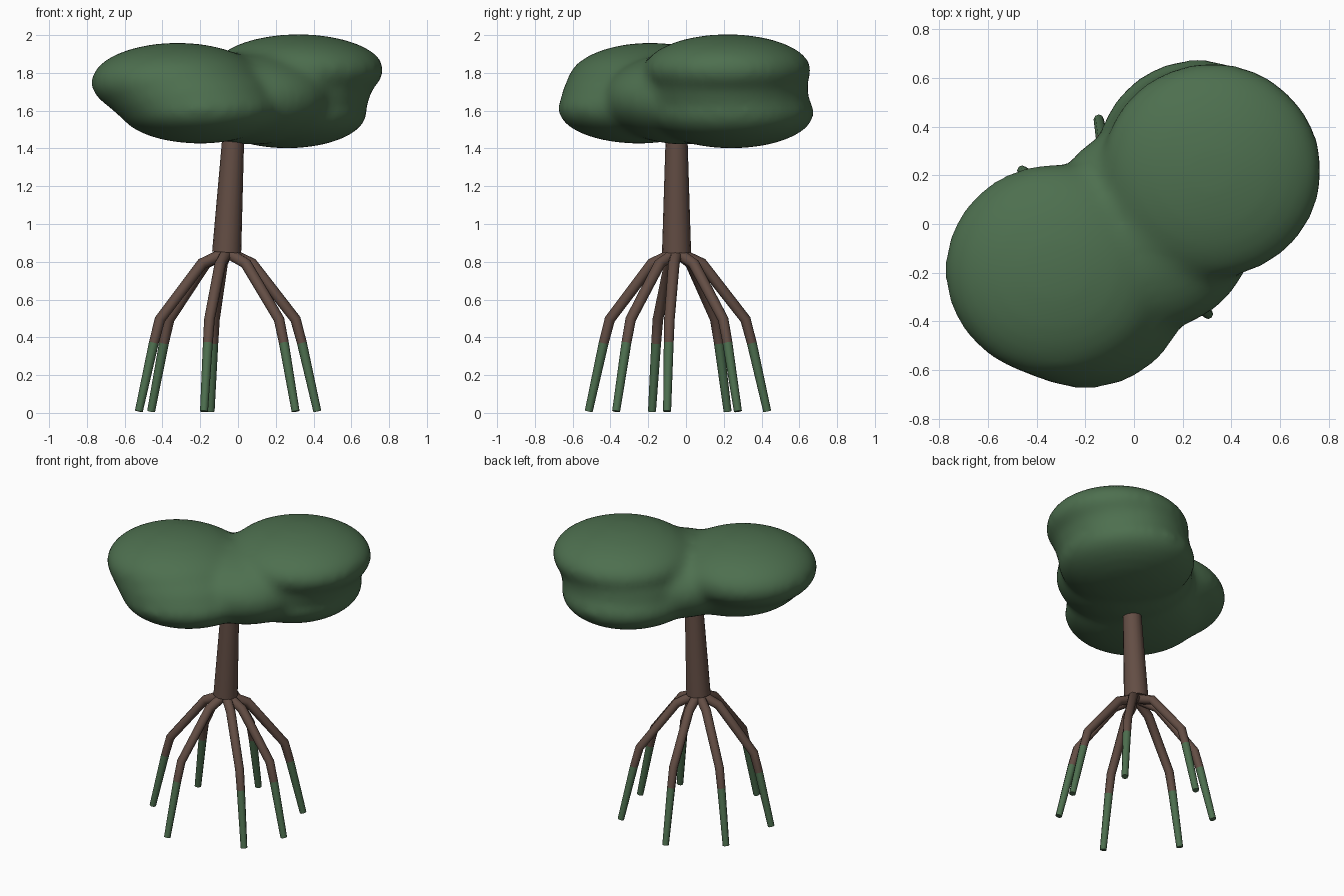
import bpy, bmesh, math
from mathutils import Vector, Matrix

cube = bpy.data.objects.get("Cube")
if cube:
    bpy.data.objects.remove(cube, do_unlink=True)


def make_material(name, rgb):
    mat = bpy.data.materials.new(name)
    mat.use_nodes = True
    color = (*rgb, 1)
    mat.diffuse_color = color
    mat.node_tree.nodes["Principled BSDF"].inputs["Base Color"].default_value = color
    return mat


bark = make_material("bark brown", (0.125, 0.075, 0.058))
leaf = make_material("leaf green", (0.075, 0.16, 0.078))


def add_object(name, bm, mats):
    bmesh.ops.recalc_face_normals(bm, faces=bm.faces)
    mesh = bpy.data.meshes.new(name)
    bm.to_mesh(mesh)
    bm.free()
    for mat in mats:
        mesh.materials.append(mat)
    obj = bpy.data.objects.new(name, mesh)
    bpy.context.collection.objects.link(obj)
    return obj


def shade(obj, angle):
    bpy.ops.object.select_all(action="DESELECT")
    obj.select_set(True)
    bpy.context.view_layer.objects.active = obj
    bpy.ops.object.shade_smooth_by_angle(angle=math.radians(angle))


def tube(name, path, radii, sides, mats, green_below=-1):
    """Loft rings along a path; segments under green_below take the second material."""
    bm = bmesh.new()
    path = [Vector(p) for p in path]
    axis = Vector((0, 0, 1 if path[-1].z > path[0].z else -1))
    rings = []
    for i, (p, r) in enumerate(zip(path, radii)):
        before = (p - path[i - 1]).normalized() if i else Vector()
        after = (path[i + 1] - p).normalized() if i + 1 < len(path) else Vector()
        turn = axis.rotation_difference((before + after).normalized())
        ring = []
        for k in range(sides):
            a = math.tau * k / sides
            ring.append(bm.verts.new(p + turn @ Vector((r * math.cos(a), r * math.sin(a), 0))))
        rings.append(ring)
    for lower, upper in zip(rings, rings[1:]):
        for k in range(sides):
            n = (k + 1) % sides
            bm.faces.new((lower[k], lower[n], upper[n], upper[k]))
    bm.faces.new(rings[0])
    bm.faces.new(rings[-1])
    for f in bm.faces:
        f.material_index = int(f.calc_center_median().z < green_below)
    obj = add_object(name, bm, mats)
    shade(obj, 50)
    return obj


# Leaning, tapered trunk
hub = Vector((-0.06, -0.05, 0.85))
tube("trunk", [hub, (-0.02, -0.05, 1.55)], [0.077, 0.055], 16, [bark])

# Arched stilt roots: shoulder, knee, tide line, foot
feet = [(0.42, -0.10), (0.305, 0.275), (-0.145, 0.43), (-0.46, 0.22),
        (-0.525, -0.18), (-0.18, -0.515), (0.305, -0.37)]
profile = [(0, 0.85), (0.28, 0.79), (0.76, 0.495), (0.83, 0.37), (1, 0.008)]
for i, (x, y) in enumerate(feet):
    reach = Vector((x - hub.x, y - hub.y, 0))
    path = [Vector((hub.x, hub.y, z)) + reach * t for t, z in profile]
    tube(f"stilt_root_{i + 1}", path, [0.032, 0.03, 0.028, 0.026, 0.021], 8,
         [bark, leaf], 0.37)

# Canopy: upper, lower and filling lobes fused into one soft mass
lobes = [((-0.32, -0.19, 1.75), (0.46, 0.44, 0.21)),
         ((0.32, 0.22, 1.815), (0.455, 0.445, 0.19)),
         ((-0.2, -0.25, 1.61), (0.43, 0.43, 0.185)),
         ((0.26, 0.24, 1.59), (0.425, 0.44, 0.19)),
         ((0.28, 0.225, 1.7), (0.425, 0.425, 0.2)),
         ((-0.25, -0.23, 1.68), (0.45, 0.43, 0.2)),
         ((0.07, -0.01, 1.665), (0.43, 0.43, 0.245))]
bm = bmesh.new()
for centre, size in lobes:
    bmesh.ops.create_icosphere(bm, subdivisions=4, radius=1,
                               matrix=Matrix.LocRotScale(Vector(centre), None, Vector(size)))
canopy = add_object("canopy", bm, [leaf])
bpy.context.view_layer.objects.active = canopy
remesh = canopy.modifiers.new("fuse", "REMESH")
remesh.mode = "VOXEL"
remesh.voxel_size = 0.025
soften = canopy.modifiers.new("soften", "SMOOTH")
soften.factor = 0.5
soften.iterations = 18
for mod in (remesh.name, soften.name):
    bpy.ops.object.modifier_apply(modifier=mod)
shade(canopy, 60)
